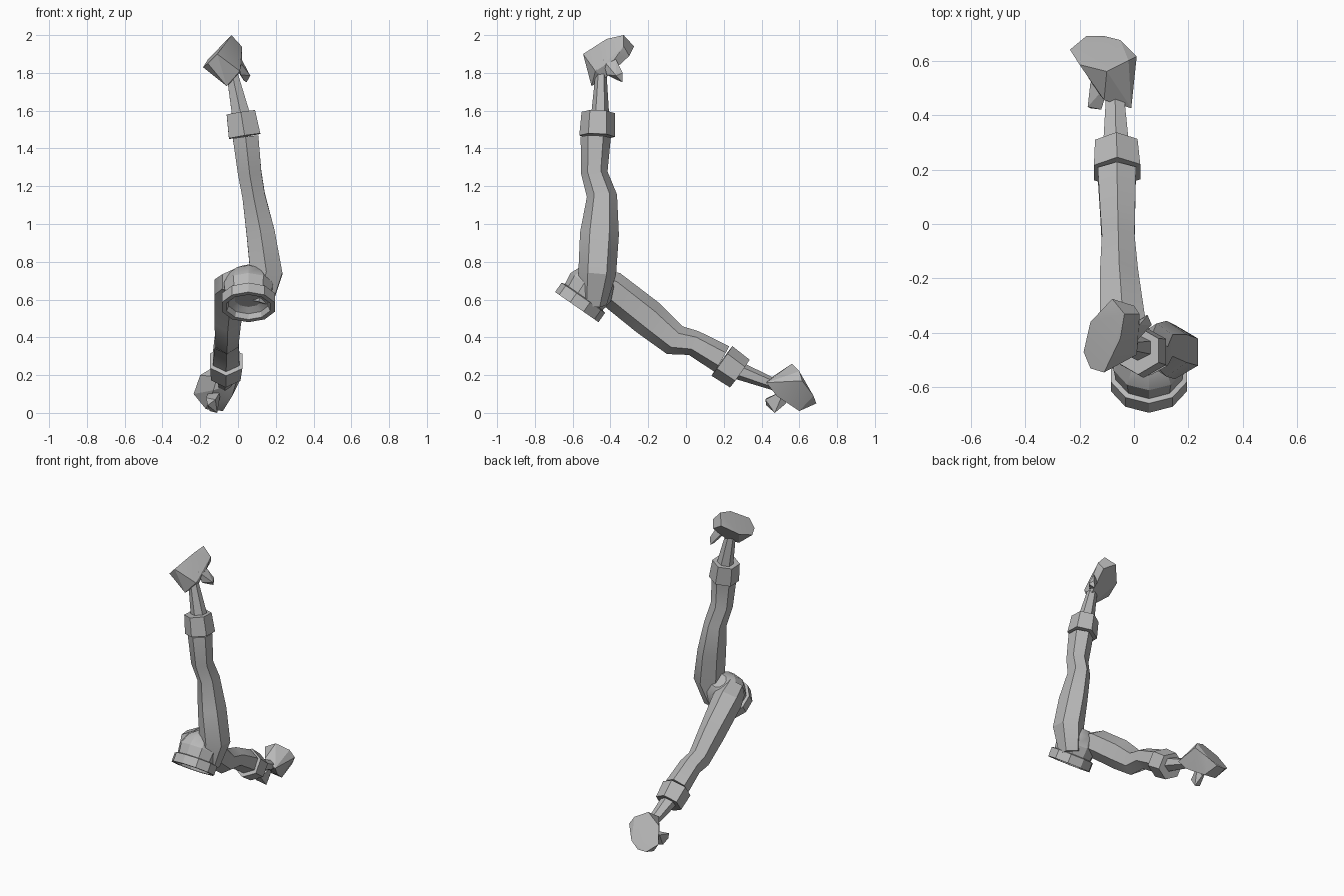
import bpy, bmesh, math
from mathutils import Vector

if "Cube" in bpy.data.objects:
    bpy.data.objects.remove(bpy.data.objects["Cube"], do_unlink=True)

# One plain grey for everything
GREY = (0.48, 0.48, 0.48, 1.0)
grey = bpy.data.materials.new("plain grey")
grey.use_nodes = True
grey.diffuse_color = GREY
grey.node_tree.nodes["Principled BSDF"].inputs["Base Color"].default_value = GREY


def finish(bm, name, angle=28):
    bmesh.ops.recalc_face_normals(bm, faces=bm.faces)
    mesh = bpy.data.meshes.new(name)
    bm.to_mesh(mesh)
    bm.free()
    mesh.materials.append(grey)
    obj = bpy.data.objects.new(name, mesh)
    bpy.context.collection.objects.link(obj)
    bpy.ops.object.select_all(action="DESELECT")
    obj.select_set(True)
    bpy.context.view_layer.objects.active = obj
    bpy.ops.object.shade_smooth_by_angle(angle=math.radians(angle))
    return obj


def loft(name, stations, sides=6, axis=None):
    """Skin rings placed along a path; a station is (x, y, z, half width, half depth)."""
    bm = bmesh.new()
    centres = [Vector(s[:3]) for s in stations]
    rings = []
    for i, s in enumerate(stations):
        t = axis or centres[min(i + 1, len(centres) - 1)] - centres[max(i - 1, 0)]
        t = t.normalized()
        u = (Vector((1, 0, 0)) - t * t.x).normalized()
        v = t.cross(u)
        widen = 1 / math.cos(math.pi / sides)
        ring = []
        for k in range(sides):
            a = 2 * math.pi * (k + 0.5) / sides
            ring.append(bm.verts.new(centres[i] + u * s[3] * widen * math.cos(a)
                                     + v * s[4] * math.sin(a)))
        rings.append(ring)
    for a, b in zip(rings, rings[1:]):
        for k in range(sides):
            n = (k + 1) % sides
            bm.faces.new((a[k], a[n], b[n], b[k]))
    bm.faces.new(rings[0])
    bm.faces.new(rings[-1])
    return finish(bm, name)


def hull(name, points):
    """Faceted lump wrapped around a few corner points."""
    bm = bmesh.new()
    for p in points:
        bm.verts.new(p)
    res = bmesh.ops.convex_hull(bm, input=bm.verts)
    spare = {g for g in res["geom_interior"] if isinstance(g, bmesh.types.BMVert)}
    bmesh.ops.delete(bm, geom=list(spare), context="VERTS")
    bmesh.ops.dissolve_limit(bm, angle_limit=math.radians(8), verts=bm.verts, edges=bm.edges)
    return finish(bm, name, 20)


# Shoulder stub: recessed opening, thick rim, then a body closing between the arms
axis = Vector((0, 0.57, 0.82)).normalized()
base = Vector((0.055, -0.578, 0.56))
profile = [(0.05, 0.07), (0.03, 0.105), (0, 0.115), (0, 0.14), (0.06, 0.14),
           (0.065, 0.122), (0.13, 0.13), (0.2, 0.1), (0.24, 0.05)]
loft("shoulder_stub", [(*(base + axis * d), r, r) for d, r in profile], 10, axis)

# Raised arm
loft("raised_upper_arm", [
    (0.11, -0.49, 0.58, 0.07, 0.07), (0.15, -0.47, 0.74, 0.085, 0.1),
    (0.12, -0.458, 0.95, 0.075, 0.103), (0.083, -0.445, 1.15, 0.06, 0.08),
    (0.062, -0.485, 1.27, 0.062, 0.07), (0.04, -0.478, 1.46, 0.068, 0.08)])
loft("raised_cuff", [(0.035, -0.47, 1.465, 0.084, 0.095), (0.015, -0.465, 1.59, 0.076, 0.088)])
loft("raised_wrist", [(0.022, -0.455, 1.55, 0.05, 0.05), (-0.03, -0.45, 1.79, 0.03, 0.03)])
hull("raised_hand", [
    (-0.08, -0.275, 1.94), (-0.035, -0.33, 2.0), (-0.05, -0.42, 1.98),
    (-0.11, -0.545, 1.9), (-0.16, -0.53, 1.85), (-0.185, -0.47, 1.83),
    (-0.16, -0.36, 1.87), (0.02, -0.33, 1.94), (0.02, -0.38, 1.87),
    (0.0, -0.3, 1.89), (-0.06, -0.5, 1.73), (-0.01, -0.43, 1.77), (0.01, -0.48, 1.81)])
hull("raised_thumb", [
    (0.0, -0.44, 1.87), (0.02, -0.37, 1.87), (-0.02, -0.38, 1.84),
    (0.015, -0.42, 1.79), (0.065, -0.37, 1.785), (0.05, -0.335, 1.8),
    (0.045, -0.335, 1.75), (0.03, -0.36, 1.76)])

# Lowered arm
loft("lowered_upper_arm", [
    (-0.01, -0.5, 0.69, 0.075, 0.08), (-0.04, -0.4, 0.66, 0.085, 0.095),
    (-0.055, -0.2, 0.503, 0.07, 0.098), (-0.058, -0.06, 0.385, 0.06, 0.084),
    (-0.06, 0.04, 0.37, 0.064, 0.068), (-0.063, 0.19, 0.285, 0.07, 0.078)])
loft("lowered_cuff", [(-0.062, 0.19, 0.275, 0.085, 0.096), (-0.065, 0.285, 0.208, 0.078, 0.09)])
loft("lowered_wrist", [(-0.065, 0.25, 0.235, 0.05, 0.05), (-0.07, 0.48, 0.145, 0.032, 0.03)])
hull("lowered_hand", [
    (-0.1, 0.56, 0.26), (-0.02, 0.6, 0.22), (0.01, 0.615, 0.17),
    (-0.05, 0.675, 0.09), (-0.11, 0.69, 0.05), (-0.175, 0.69, 0.05),
    (-0.235, 0.64, 0.1), (-0.2, 0.585, 0.2), (-0.17, 0.6, 0.02), (-0.08, 0.6, 0.01),
    (-0.01, 0.425, 0.16), (-0.11, 0.455, 0.19), (-0.13, 0.48, 0.12), (-0.03, 0.48, 0.09)])
hull("lowered_thumb", [
    (-0.09, 0.52, 0.12), (-0.16, 0.52, 0.1), (-0.12, 0.53, 0.05),
    (-0.17, 0.43, 0.08), (-0.12, 0.42, 0.07), (-0.16, 0.425, 0.04),
    (-0.11, 0.47, 0.0), (-0.15, 0.47, 0.01)])
